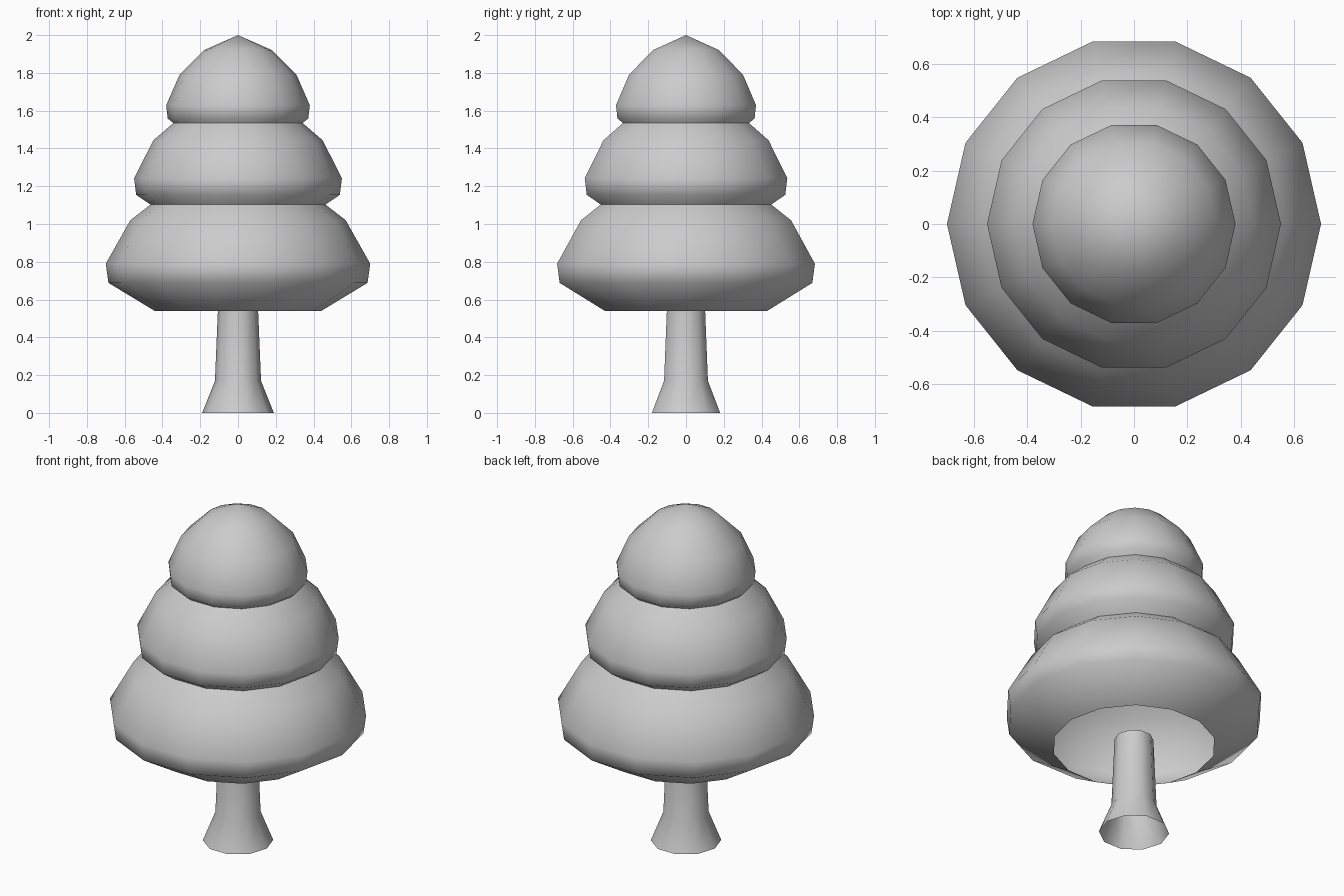
import bpy, bmesh
from math import cos, sin, tau, radians

if "Cube" in bpy.data.objects:
    bpy.data.objects.remove(bpy.data.objects["Cube"])


def lathe(name, profile, sides):
    """Revolve (radius, z) points about z; radius 0 makes a single tip vertex."""
    bm = bmesh.new()
    rings = []
    for r, z in profile:
        n = sides if r > 0 else 1
        rings.append([bm.verts.new((r * cos(tau * i / sides), r * sin(tau * i / sides), z))
                      for i in range(n)])
    for a, b in zip(rings, rings[1:]):
        for i in range(sides):
            j = (i + 1) % sides
            if len(b) == 1:
                bm.faces.new((a[i], a[j], b[0]))
            else:
                bm.faces.new((a[i], a[j], b[j], b[i]))
    mesh = bpy.data.meshes.new(name)
    bm.to_mesh(mesh)
    bm.free()
    obj = bpy.data.objects.new(name, mesh)
    bpy.context.collection.objects.link(obj)
    bpy.ops.object.select_all(action='DESELECT')
    obj.select_set(True)
    bpy.context.view_layer.objects.active = obj
    bpy.ops.object.shade_smooth_by_angle(angle=radians(60))
    return obj


# Flared trunk, an open tube
lathe("trunk", [(0.19, 0), (0.122, 0.17), (0.105, 0.58)], 10)

# Foliage: the same open-bottomed dome at three sizes, overlapping
dome = [(0.63, 0), (0.98, 0.19), (1, 0.32), (0.815, 0.615), (0.47, 0.855), (0, 1)]
tiers = [("lower_foliage", 0.70, 0.54, 0.78),
         ("middle_foliage", 0.55, 1.025, 0.68),
         ("top_foliage", 0.38, 1.455, 0.545)]
for name, radius, base, height in tiers:
    lathe(name, [(r * radius, base + z * height) for r, z in dome], 14)
